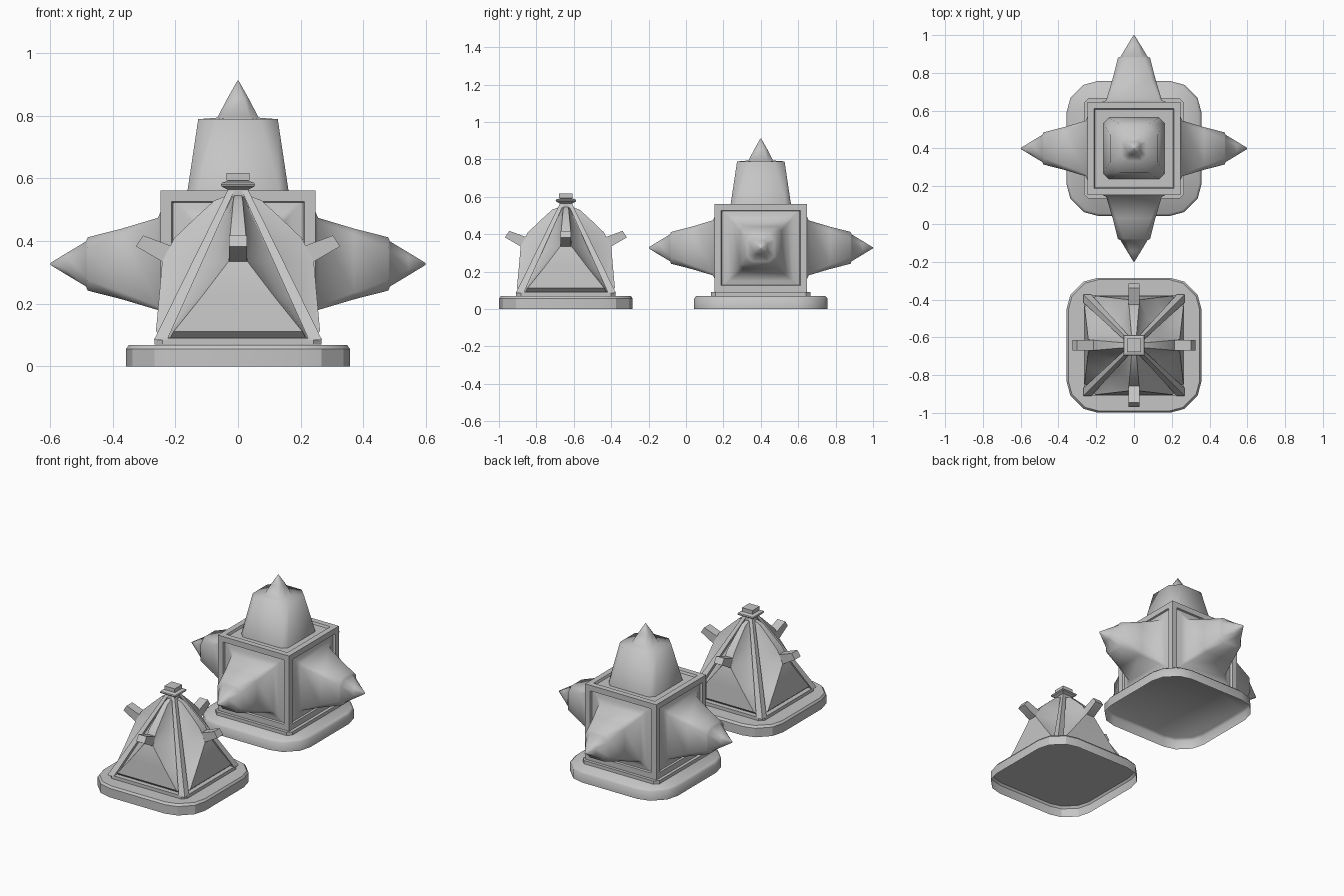
import bpy, bmesh, math
from mathutils import Matrix, Vector

if "Cube" in bpy.data.objects:
    bpy.data.objects.remove(bpy.data.objects["Cube"])

grey = bpy.data.materials.new("plain grey")
grey.diffuse_color = (0.56, 0.56, 0.56, 1)
grey.use_nodes = True
grey.node_tree.nodes["Principled BSDF"].inputs["Base Color"].default_value = grey.diffuse_color


def finish(name, bm, loc, angle=30):
    me = bpy.data.meshes.new(name)
    bmesh.ops.recalc_face_normals(bm, faces=bm.faces)
    bm.to_mesh(me)
    bm.free()
    ob = bpy.data.objects.new(name, me)
    bpy.context.collection.objects.link(ob)
    me.materials.append(grey)
    ob.location = loc
    bpy.ops.object.select_all(action='DESELECT')
    ob.select_set(True)
    bpy.context.view_layer.objects.active = ob
    bpy.ops.object.shade_smooth_by_angle(angle=math.radians(angle))
    return ob


def loft(bm, rings, closed=True, mat=Matrix(), bottom=True):
    """Skin rows of points; closed rows get end caps."""
    rows = [[bm.verts.new(mat @ Vector(p)) for p in r] for r in rings]
    n = len(rows[0])
    for a, b in zip(rows, rows[1:]):
        for i in range(n if closed else n - 1):
            j = (i + 1) % n
            bm.faces.new((a[i], a[j], b[j], b[i]))
    if closed:
        if bottom:
            bm.faces.new(rows[0])
        bm.faces.new(rows[-1])


def octo(r, c, z):
    """Square of half size r with corners cut by c."""
    k = r - c
    return [(x, y, z) for x, y in ((r, -k), (r, k), (k, r), (-k, r),
                                   (-r, k), (-r, -k), (-k, -r), (k, -r))]


def square(r, z):
    return [(r, -r, z), (r, r, z), (-r, r, z), (-r, -r, z)]


def round_square(r, z):
    s = r / 0.355
    pts = []
    for q in range(4):
        m = Matrix.Rotation(q * math.pi / 2, 3, 'Z')
        for x, y in ((.355, .19), (.335, .265), (.265, .335), (.19, .355)):
            pts.append(tuple(m @ Vector((x * s, y * s, z))))
    return pts


def turns():
    return [Matrix.Rotation(q * math.pi / 2, 4, 'Z') for q in range(4)]


A = (0, -0.642, 0)   # pyramid piece
B = (0, 0.40, 0)     # cube piece

# rounded hollow bases, open below, with a low step
for tag, loc, e in (("pyramid", A, .348), ("cube", B, .345)):
    bm = bmesh.new()
    loft(bm, [round_square(.357, 0), round_square(.357, .056),
              round_square(e, .069)], bottom=False)
    finish(tag + "_base", bm, loc, 50 if tag == "cube" else 30)
    bm = bmesh.new()
    loft(bm, [octo(.266, .025, .0695), octo(.266, .025, .09)])
    finish(tag + "_base_step", bm, loc)

# pyramid core and corner ribs
bm = bmesh.new()
loft(bm, [square(.225, .085), square(.012, .555)])
finish("pyramid_core", bm, A)
bm = bmesh.new()
for t in turns():
    rings = []
    for c, w, z in ((.268, .042, .085), (.034, .022, .56)):
        rings.append([(c, c, z), (c - w, c, z), (c - w, c - w, z), (c, c - w, z)])
    loft(bm, rings, mat=t)
finish("pyramid_ribs", bm, A)

# bulging side panels: z, edge half width, edge depth, front half width, front depth
rows = [(.092, .226, .220, .216, .240), (.112, .218, .210, .205, .262),
        (.22, .168, .160, .118, .252), (.335, .115, .112, .03, .242),
        (.41, .08, .075, .026, .203), (.475, .05, .045, .02, .135),
        (.53, .024, .022, .015, .075), (.545, .016, .016, .012, .035)]
bm = bmesh.new()
for t in turns():
    rings = []
    for z, w, di, h, do in rows:
        m, dm = h + .4 * (w - h), di + .33 * (do - di)
        rings.append([(-w, -di, z), (-m, -dm, z), (-h, -do, z),
                      (h, -do, z), (m, -dm, z), (w, -di, z)])
    loft(bm, rings, closed=False, mat=t)
    # underside of the panel
    bm.faces.new([bm.verts.new(t @ Vector(p)) for p in rings[0]])
bmesh.ops.remove_doubles(bm, verts=bm.verts, dist=.0005)
finish("pyramid_panels", bm, A, 35)

# horns on the panels
bm = bmesh.new()
for t in turns():
    prof = ((.17, .37), (.222, .388), (.303, .418), (.326, .383), (.243, .335), (.18, .32))
    loft(bm, [[(x, -d, z) for d, z in prof] for x in (-.028, .028)], mat=t)
finish("pyramid_horns", bm, A)

# cap on the apex
bm = bmesh.new()
loft(bm, [square(r, z) for r, z in
          ((.034, .54), (.034, .565), (.052, .574), (.055, .580), (.052, .586),
           (.032, .592), (.036, .594), (.036, .617))])
finish("pyramid_cap", bm, A, 15)

# cube with recessed sides and top
bm = bmesh.new()
loft(bm, [square(.247, .09), square(.247, .562)])
bmesh.ops.recalc_face_normals(bm, faces=bm.faces)
bm.normal_update()
faces = [f for f in bm.faces if f.normal.z > -.5]
for th, d in ((.035, 0), (.005, -.014)):
    bmesh.ops.inset_individual(bm, faces=faces, thickness=th, depth=d,
                               use_even_offset=True)
finish("cube_frame", bm, B)

# four side spikes
bm = bmesh.new()
for t in turns():
    m = t @ Matrix.Translation((0, 0, .327)) @ Matrix.Rotation(math.pi / 2, 4, 'Y')
    loft(bm, [octo(r, c, z) for r, c, z in
              ((.205, .006, .225), (.205, .006, .235), (.175, .008, .243),
               (.147, .012, .256), (.113, .022, .37), (.085, .033, .48),
               (.072, .030, .485), (.036, .016, .545), (.003, .001, .599))], mat=m)
finish("cube_side_spikes", bm, B, 72)

# top spike
bm = bmesh.new()
loft(bm, [octo(r, c, z) for r, c, z in
          ((.163, .03, .545), (.161, .03, .562), (.127, .055, .789),
           (.066, .028, .794), (.034, .014, .855), (.002, .001, .912))])
finish("cube_top_spike", bm, B, 72)
